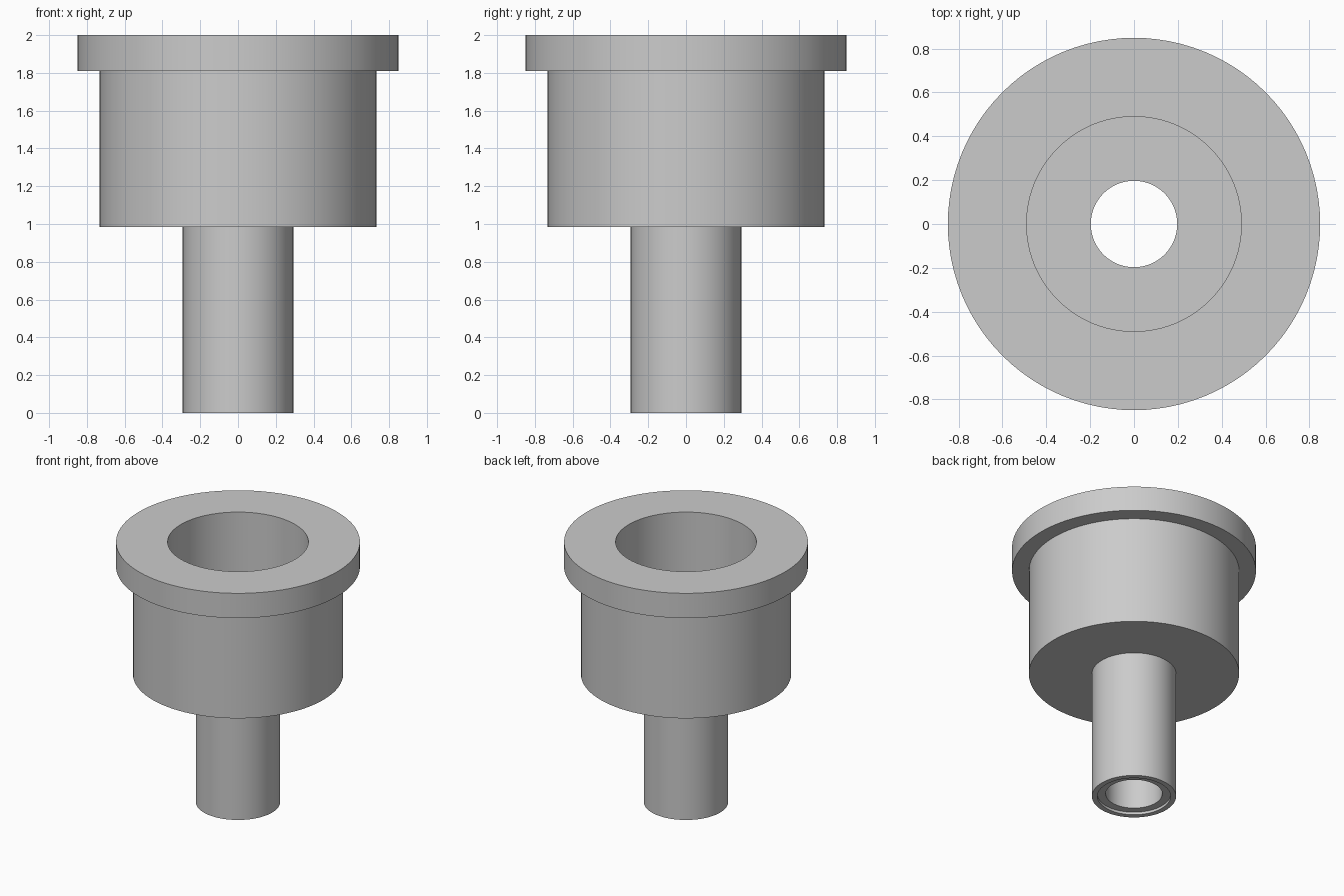
import bpy, bmesh, math

cube = bpy.data.objects.get("Cube")
if cube:
    bpy.data.objects.remove(cube, do_unlink=True)

SEGMENTS = 96

# Plain grey finish
grey = bpy.data.materials.new("plain_grey")
grey.use_nodes = True
colour = (0.6, 0.6, 0.6, 1)
grey.diffuse_color = colour
grey.node_tree.nodes["Principled BSDF"].inputs["Base Color"].default_value = colour


def lathe(name, profile, material):
    """Revolve a closed (radius, height) profile around the z axis."""
    bm = bmesh.new()
    verts = [bm.verts.new((r, 0, z)) for r, z in profile]
    edges = [bm.edges.new((v, verts[(i + 1) % len(verts)])) for i, v in enumerate(verts)]
    bmesh.ops.spin(bm, geom=verts + edges, cent=(0, 0, 0), axis=(0, 0, 1),
                   angle=math.tau, steps=SEGMENTS, use_merge=True)
    bmesh.ops.remove_doubles(bm, verts=bm.verts, dist=0.0001)
    bmesh.ops.recalc_face_normals(bm, faces=bm.faces)
    mesh = bpy.data.meshes.new(name)
    bm.to_mesh(mesh)
    bm.free()
    mesh.materials.append(material)
    obj = bpy.data.objects.new(name, mesh)
    bpy.context.collection.objects.link(obj)
    bpy.ops.object.select_all(action="DESELECT")
    obj.select_set(True)
    bpy.context.view_layer.objects.active = obj
    bpy.ops.object.shade_smooth_by_angle(angle=math.radians(30))
    return obj


# Main radii and heights
flange_r, body_r, cup_r = 0.849, 0.732, 0.49
tube_r, recess_r, bore_r = 0.293, 0.255, 0.197
top, flange_z, floor_z, body_z, recess_z = 2.0, 1.81, 1.22, 0.985, 0.02

# Flanged cup on a hollow stem, with a shallow recess at the stem's mouth
lathe("flanged_bushing", [
    (tube_r, 0), (tube_r, body_z),
    (body_r, body_z), (body_r, flange_z),
    (flange_r, flange_z), (flange_r, top),
    (cup_r, top), (cup_r, floor_z),
    (bore_r, floor_z), (bore_r, recess_z),
    (recess_r, recess_z), (recess_r, 0),
], grey)
